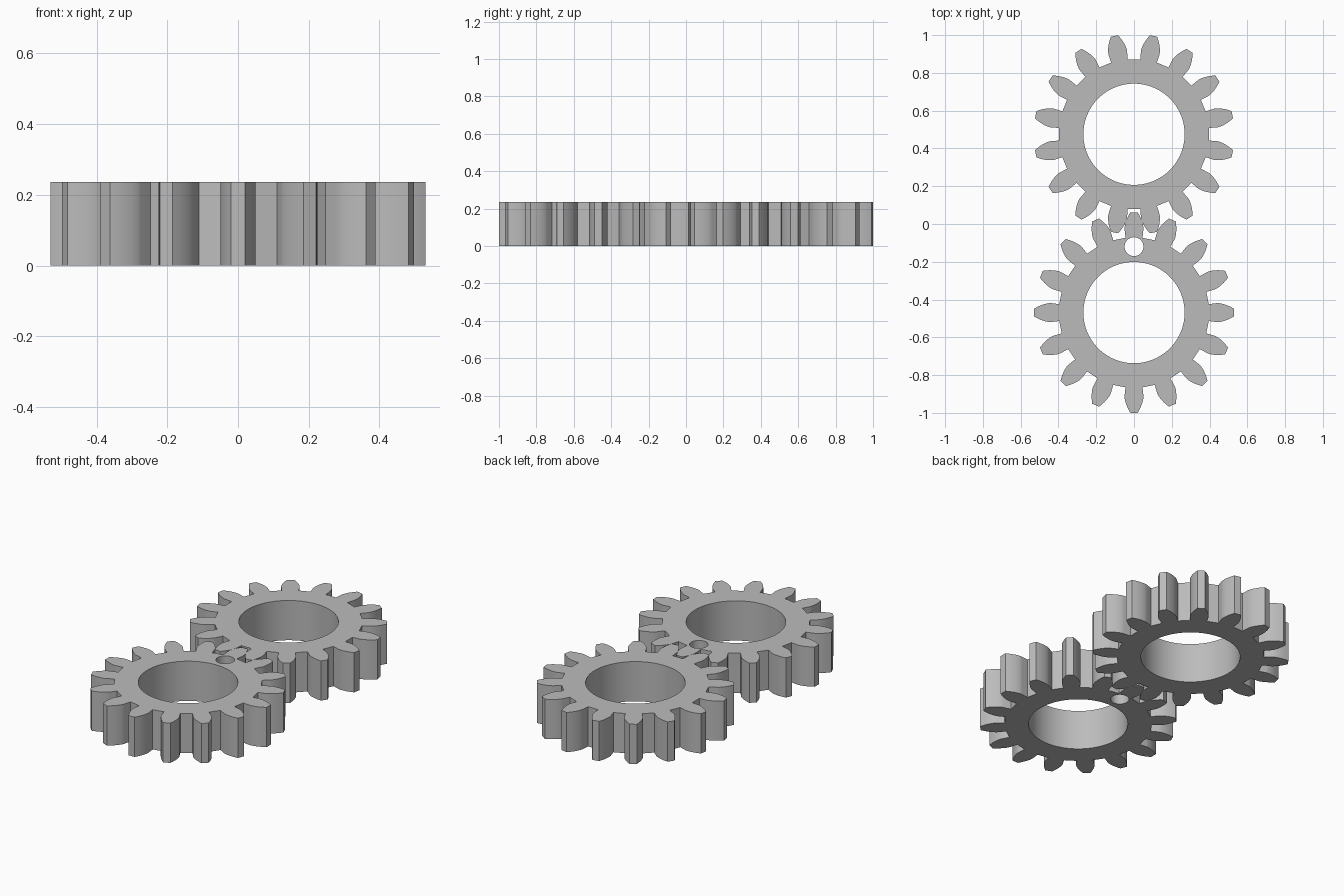
import bpy, bmesh, math
from mathutils import Vector

if "Cube" in bpy.data.objects:
    bpy.data.objects.remove(bpy.data.objects["Cube"])

TEETH = 16
MODULE = 0.059
HEIGHT = 0.236
PITCH_R = MODULE * TEETH / 2
TIP_R = PITCH_R + MODULE
ROOT_R = PITCH_R - 1.25 * MODULE
PRESSURE = math.radians(20)
BASE_R = PITCH_R * math.cos(PRESSURE)
FLANK_STEPS = 8

# Plain grey steel
steel = bpy.data.materials.new("grey steel")
steel.use_nodes = True
grey = (0.5, 0.5, 0.5, 1)
steel.diffuse_color = grey
steel.node_tree.nodes["Principled BSDF"].inputs["Base Color"].default_value = grey


def involute(angle):
    return math.tan(angle) - angle


def polar(r, a):
    return Vector((r * math.cos(a), r * math.sin(a), 0))


def gear_outline(start):
    """Involute teeth with straight radial roots; first tooth centred on start."""
    half_base = math.pi / (2 * TEETH) + involute(PRESSURE)
    flank = [(ROOT_R, half_base)]
    for i in range(FLANK_STEPS + 1):
        r = BASE_R + (TIP_R - BASE_R) * (i / FLANK_STEPS) ** 1.5
        flank.append((r, half_base - involute(math.acos(BASE_R / r))))
    points = []
    for t in range(TEETH):
        centre = start + t * math.tau / TEETH
        points += [polar(r, centre - a) for r, a in flank]
        points += [polar(r, centre + a) for r, a in reversed(flank)]
    return points


def circle(radius, y=0, steps=96):
    return [polar(radius, i * math.tau / steps) + Vector((0, y, 0)) for i in range(steps)]


def make_gear(name, y, start, holes):
    bm = bmesh.new()
    # Flat plate with holes, filled between the outline loops
    for loop in [gear_outline(start)] + holes:
        verts = [bm.verts.new(p) for p in loop]
        for a, b in zip(verts, verts[1:] + verts[:1]):
            bm.edges.new((a, b))
    bmesh.ops.triangle_fill(bm, edges=bm.edges[:], use_beauty=True, use_dissolve=False)
    # Raise the plate to full thickness
    result = bmesh.ops.extrude_face_region(bm, geom=bm.faces[:], use_keep_orig=True)
    top = [g for g in result["geom"] if isinstance(g, bmesh.types.BMVert)]
    bmesh.ops.translate(bm, verts=top, vec=(0, 0, HEIGHT))
    bmesh.ops.recalc_face_normals(bm, faces=bm.faces[:])
    mesh = bpy.data.meshes.new(name)
    bm.to_mesh(mesh)
    bm.free()
    mesh.materials.append(steel)
    gear = bpy.data.objects.new(name, mesh)
    gear.location.y = y
    bpy.context.collection.objects.link(gear)
    bpy.ops.object.select_all(action="DESELECT")
    gear.select_set(True)
    bpy.context.view_layer.objects.active = gear
    bpy.ops.object.shade_smooth_by_angle(angle=math.radians(20))


# Front gear carries a small marker hole; back gear is turned half a tooth to mesh
FRONT_Y = TIP_R - 1
make_gear("front_gear", FRONT_Y, 0, [circle(0.268), circle(0.05, -0.12 - FRONT_Y, 48)])
make_gear("back_gear", FRONT_Y + 2 * PITCH_R, math.pi / TEETH, [circle(0.268)])
